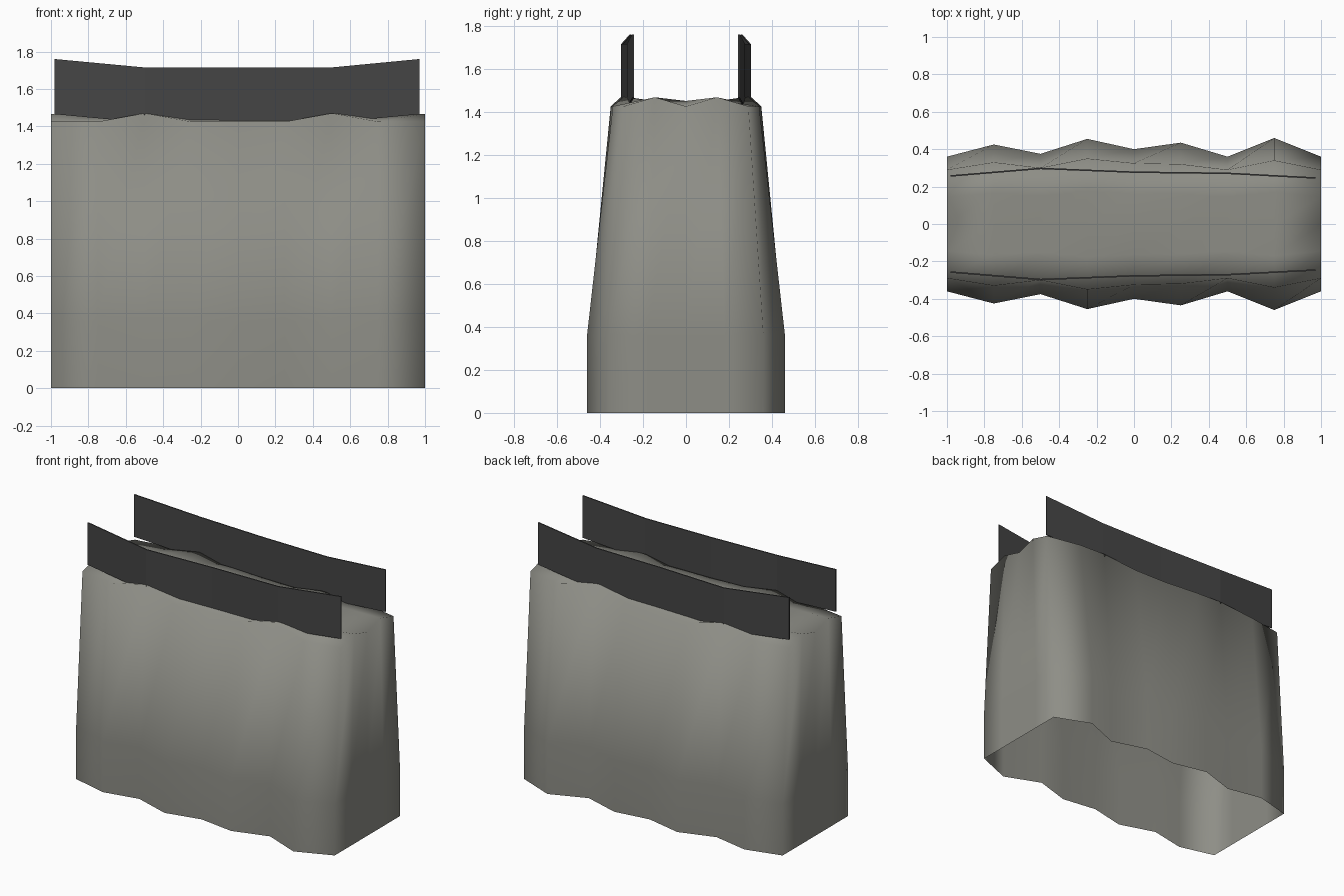
import bpy, bmesh

if "Cube" in bpy.data.objects:
    bpy.data.objects.remove(bpy.data.objects["Cube"])

def material(name, rgb):
    m = bpy.data.materials.new(name)
    m.diffuse_color = (*rgb, 1)
    m.use_nodes = True
    m.node_tree.nodes["Principled BSDF"].inputs["Base Color"].default_value = m.diffuse_color
    return m

def finish(bm, name, mat, smooth):
    bmesh.ops.recalc_face_normals(bm, faces=bm.faces)
    for f in bm.faces:
        f.smooth = smooth
    me = bpy.data.meshes.new(name)
    bm.to_mesh(me)
    bm.free()
    me.materials.append(mat)
    ob = bpy.data.objects.new(name, me)
    bpy.context.collection.objects.link(ob)
    return ob

grey = material("warm grey", (0.27, 0.27, 0.24))
dark = material("dark grey", (0.06, 0.06, 0.06))

# Wavy half widths along x, at the base and at the upper rim
XS = [-1 + 0.25 * i for i in range(9)]
BASE = [0.36, 0.425, 0.375, 0.455, 0.40, 0.435, 0.36, 0.46, 0.36]
RIM = [0.29, 0.33, 0.30, 0.35, 0.325, 0.32, 0.29, 0.34, 0.29]
ROWS = [-1, -0.5, 0, 0.5, 1]

def top_z(i, j):
    if j in (0, 4):                       # long rims: peaks at x = +-0.5
        return 1.47 if i in (2, 6) else 1.425
    if i in (0, 8):                       # short rims: two peaks, dip between
        return 1.425 if j == 2 else 1.467
    return 1.45

# Body: open-bottomed draped shell with an uneven top
bm = bmesh.new()
top = {(i, j): bm.verts.new((XS[i], RIM[i] * ROWS[j], top_z(i, j)))
       for i in range(9) for j in range(5)}
for i in range(8):
    for j in range(4):
        bm.faces.new([top[i, j], top[i + 1, j], top[i + 1, j + 1], top[i, j + 1]])
loop = ([(i, 0) for i in range(9)] + [(8, j) for j in range(1, 5)]
        + [(i, 4) for i in range(7, -1, -1)] + [(0, j) for j in range(3, 0, -1)])
rings = [[bm.verts.new((XS[i], BASE[i] * ROWS[j], z)) for i, j in loop] for z in (0, 0.36)]
rings.append([top[k] for k in loop])
for a, b in zip(rings, rings[1:]):
    for k in range(len(loop)):
        n = (k + 1) % len(loop)
        bm.faces.new([a[k], a[n], b[n], b[k]])
finish(bm, "draped_body", grey, True)

# Two thin upright strips, bowed in plan and raised at the ends
PATH = [(-0.98, 0.257, 0.045), (-0.5, 0.297, 0), (0, 0.277, 0), (0.5, 0.271, 0), (0.97, 0.246, 0.045)]
for side, name in ((-1, "front_strip"), (1, "back_strip")):
    bm = bmesh.new()
    secs = []
    for x, y, lift in PATH:
        secs.append([bm.verts.new((x, side * y + dy, z + lift))
                     for dy, z in ((-0.004, 1.42), (0.004, 1.42), (0.004, 1.715), (-0.004, 1.715))])
    for a, b in zip(secs, secs[1:]):
        for k in range(4):
            n = (k + 1) % 4
            bm.faces.new([a[k], a[n], b[n], b[k]])
    bm.faces.new(secs[0])
    bm.faces.new(secs[-1])
    finish(bm, name, dark, False)
